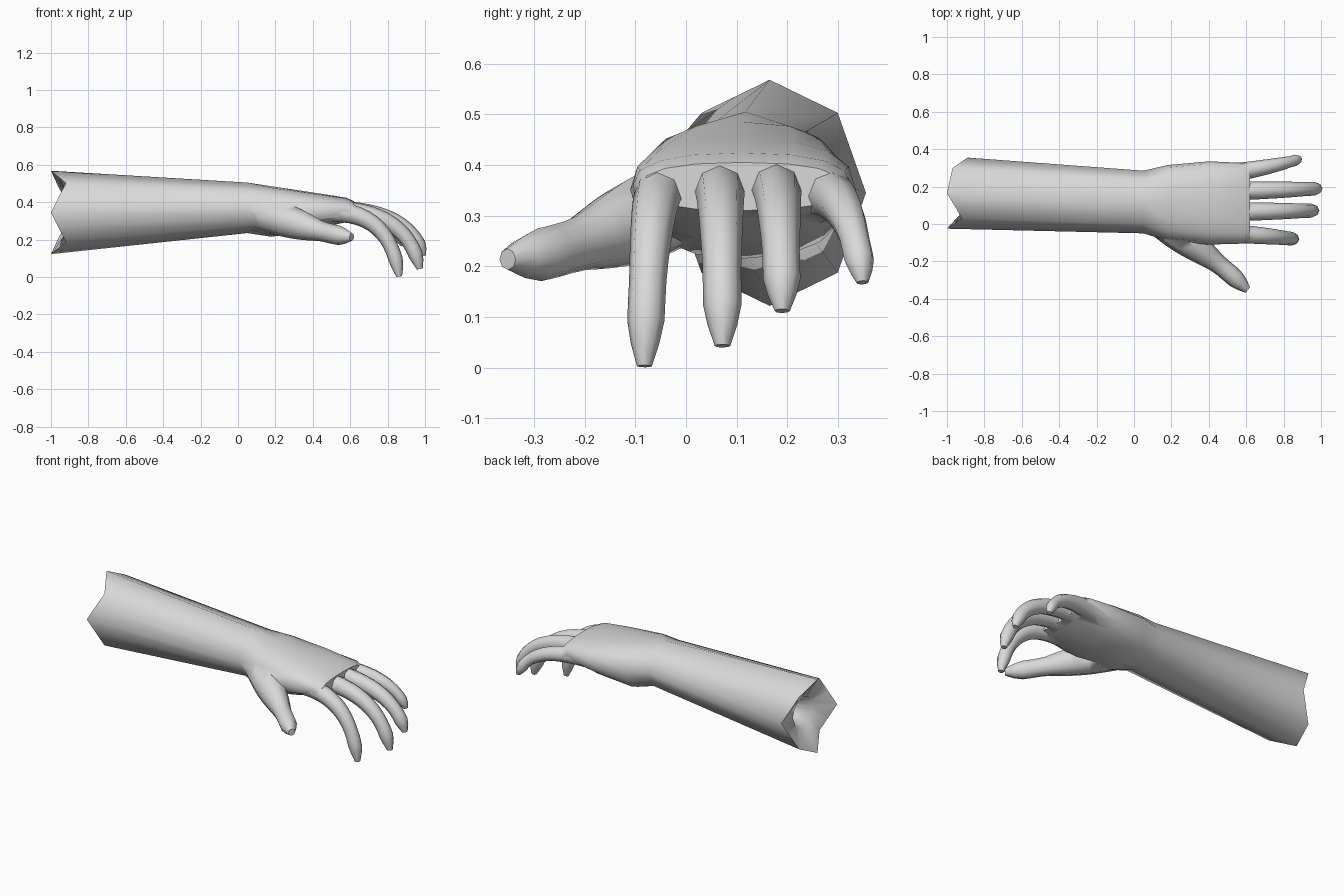
import bpy, bmesh, math
from mathutils import Vector

cube = bpy.data.objects.get("Cube")
if cube:
    bpy.data.objects.remove(cube, do_unlink=True)

skin = bpy.data.materials.new("plain_grey")
skin.use_nodes = True
skin.diffuse_color = (0.7, 0.7, 0.7, 1)
skin.node_tree.nodes["Principled BSDF"].inputs["Base Color"].default_value = skin.diffuse_color

# How far the corners of the elbow rim are set back
RIM = {0: 0.11, 2: 0.03, 14: 0.03, 6: 0.08, 10: 0.08}


def loft(name, rings):
    """Closed skin through equal rings, each end fanned to its centre."""
    bm = bmesh.new()
    rows = [[bm.verts.new(p) for p in ring] for ring in rings]
    n = len(rows[0])
    for a, b in zip(rows, rows[1:]):
        for i in range(n):
            j = (i + 1) % n
            bm.faces.new((a[i], a[j], b[j], b[i]))
    for row in (rows[0], rows[-1]):
        mid = bm.verts.new(sum((v.co for v in row), Vector()) / n)
        for i in range(n):
            bm.faces.new((row[i], row[(i + 1) % n], mid))
    bmesh.ops.recalc_face_normals(bm, faces=bm.faces)
    mesh = bpy.data.meshes.new(name)
    bm.to_mesh(mesh)
    bm.free()
    mesh.materials.append(skin)
    obj = bpy.data.objects.new(name, mesh)
    bpy.context.collection.objects.link(obj)
    return obj


def section(x, y0, y1, z0, z1):
    """Cross-section: an octagon in the forearm, a rounded box in the palm."""
    forearm = x < 0.1
    power = 1 if forearm else 0.82
    pts = []
    for k in range(16):
        a = math.tau * k / 16
        c = math.copysign(abs(math.cos(a)) ** power, math.cos(a))
        s = math.copysign(abs(math.sin(a)) ** power, math.sin(a))
        notch = RIM.get(k, 0) if x == -1 else 0
        pts.append(Vector((x + notch, (y0 + y1 + c * (y1 - y0)) / 2,
                           (z0 + z1 + s * (z1 - z0)) / 2)))
    if forearm:
        for k in range(1, 16, 2):
            pts[k] = (pts[k - 1] + pts[(k + 1) % 16]) / 2
    return pts


def digit(name, p0, p1, p2, p3, r_root, r_tip, swell=0):
    """Eight-sided tube along a cubic curve, tapering to a blunt point."""
    p0, p1, p2, p3 = map(Vector, (p0, p1, p2, p3))
    side = (p3 - p0).cross(Vector((0, 0, 1))).normalized()
    rings = []
    for t in (i / 14 for i in range(15)):
        u = 1 - t
        p = u**3 * p0 + 3 * u * u * t * p1 + 3 * u * t * t * p2 + t**3 * p3
        tangent = u * u * (p1 - p0) + 2 * u * t * (p2 - p1) + t * t * (p3 - p2)
        up = side.cross(tangent).normalized()
        r = r_root + (r_tip - r_root) * min(t / 0.7, 1)
        r *= 1 + swell * math.sin(math.pi * min(t / 0.65, 1))
        if t > 0.85:
            r *= 1 - 0.6 * ((t - 0.85) / 0.15) ** 1.5
        rings.append([p + r * (side * math.cos(math.tau * k / 8)
                               + up * 1.05 * math.sin(math.tau * k / 8)) for k in range(8)])
    return loft(name, rings)


def finger(name, y_root, z_root, tip, r_tip):
    """Finger that leaves the knuckle level and curls down to its tip."""
    root, tip = Vector((0.46, y_root, z_root)), Vector(tip)
    d = tip - root
    p1 = root + Vector((0.65 * d.x, 0.5 * d.y, 0.015))
    p2 = root + Vector((0.92 * d.x, 0.85 * d.y, 0.36 * d.z))
    return digit(name, root, p1, p2, tip, 0.053, r_tip)


# Forearm with a hollow at the elbow end, and palm: x, then y and z limits
hand = loft("forearm_and_hand", [section(*s) for s in (
    (-0.78, 0.12, 0.21, 0.30, 0.39),
    (-0.90, 0.07, 0.26, 0.25, 0.44),
    (-1, -0.025, 0.355, 0.122, 0.568),
    (0.05, -0.05, 0.285, 0.235, 0.505),
    (0.18, -0.09, 0.315, 0.215, 0.485),
    (0.40, -0.11, 0.335, 0.25, 0.452),
    (0.58, -0.105, 0.327, 0.295, 0.424),
    (0.62, -0.09, 0.31, 0.31, 0.405))])

# Fingers and thumb
digits = [
    finger("index_finger", -0.045, 0.347, (0.862, -0.082, 0.003), 0.037),
    finger("middle_finger", 0.065, 0.352, (0.972, 0.072, 0.043), 0.038),
    finger("ring_finger", 0.175, 0.352, (0.99, 0.19, 0.112), 0.037),
    finger("little_finger", 0.262, 0.34, (0.885, 0.348, 0.168), 0.03),
    digit("thumb", (0.12, 0.02, 0.33), (0.30, -0.10, 0.305),
          (0.45, -0.20, 0.225), (0.608, -0.352, 0.214), 0.075, 0.05, 0.3)]

# Weld every digit into the palm
bpy.context.view_layer.objects.active = hand
for part in digits:
    mod = hand.modifiers.new("weld", 'BOOLEAN')
    mod.operation = 'UNION'
    mod.solver = 'EXACT'
    mod.object = part
    bpy.ops.object.modifier_apply(modifier=mod.name)
    bpy.data.objects.remove(part, do_unlink=True)

bpy.ops.object.select_all(action='DESELECT')
hand.select_set(True)
bpy.ops.object.shade_smooth_by_angle(angle=math.radians(60))
